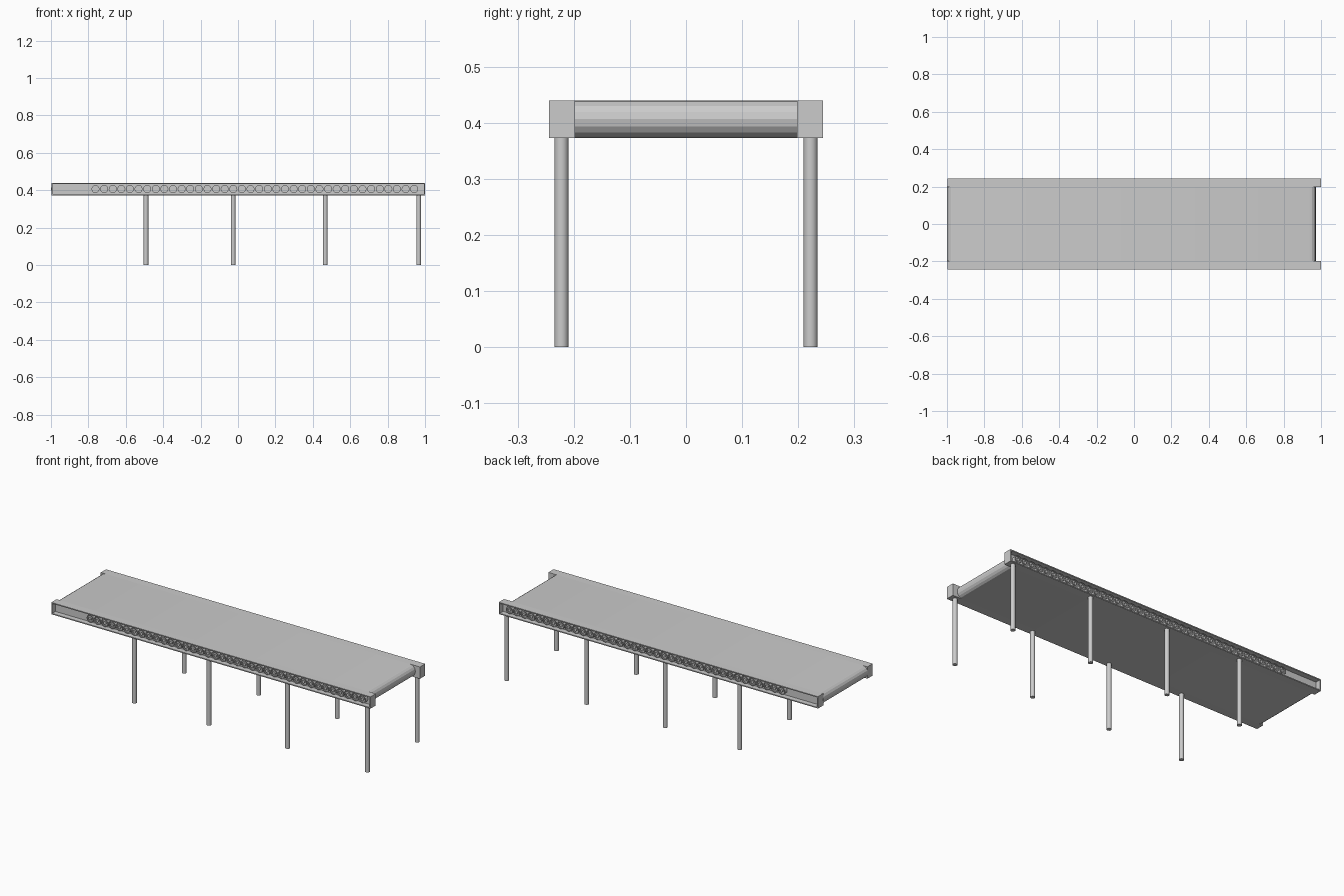
import bpy, bmesh
from math import pi, sin, cos
from mathutils import Matrix

if "Cube" in bpy.data.objects:
    bpy.data.objects.remove(bpy.data.objects["Cube"])

Z0, Z1 = 0.373, 0.44
ZC, R = (Z0 + Z1) / 2, (Z1 - Z0) / 2


def finish(name, bm, smooth=None):
    bmesh.ops.recalc_face_normals(bm, faces=bm.faces)
    me = bpy.data.meshes.new(name)
    bm.to_mesh(me)
    bm.free()
    ob = bpy.data.objects.new(name, me)
    bpy.context.collection.objects.link(ob)
    if smooth:
        bpy.ops.object.select_all(action='DESELECT')
        ob.select_set(True)
        bpy.context.view_layer.objects.active = ob
        bpy.ops.object.shade_smooth_by_angle(angle=smooth)
    return ob


def cylinder(bm, radius, depth, loc, segs, along_y=False):
    rot = Matrix.Rotation(pi / 2, 4, 'X') if along_y else Matrix()
    bmesh.ops.create_cone(bm, cap_ends=True, segments=segs, radius1=radius,
                          radius2=radius, depth=depth,
                          matrix=Matrix.Translation(loc) @ rot)


def inset(bm, face, thickness, depth):
    bmesh.ops.inset_individual(bm, faces=[face], thickness=thickness)
    ret = bmesh.ops.extrude_discrete_faces(bm, faces=[face])
    new = ret['faces'][0]
    bmesh.ops.translate(bm, verts=new.verts, vec=new.normal * -depth)


# Belt: rounded loop cross-section swept across the width
bm = bmesh.new()
N = 8
profile = []
for cx, start in ((0.972 - R, -pi / 2), (-1.0 + R, pi / 2)):
    for i in range(N + 1):
        a = start + pi * i / N
        profile.append((cx + R * cos(a), ZC + R * sin(a)))
face = bm.faces.new([bm.verts.new((x, -0.2, z)) for x, z in profile])
ret = bmesh.ops.extrude_face_region(bm, geom=[face])
bmesh.ops.translate(bm, vec=(0, 0.4, 0),
                    verts=[v for v in ret['geom'] if isinstance(v, bmesh.types.BMVert)])
finish("belt", bm, 0.2)

for side, s in (("front", -1), ("back", 1)):
    # Side rail: box with a recessed outer face
    bm = bmesh.new()
    bmesh.ops.create_cube(bm, size=1, matrix=Matrix.Translation((0.0015, s * 0.221, ZC))
                          @ Matrix.Diagonal((1.997, 0.047, Z1 - Z0, 1)))
    bm.normal_update()
    outer = max(bm.faces, key=lambda f: f.normal.y * s)
    inset(bm, outer, 0.008, 0.03)
    finish(side + "_rail", bm)

    # Row of roller bearings: outer ring with recessed face and hub bolt
    bm = bmesh.new()
    for i in range(38):
        x = -0.762 + i * 1.704 / 37
        cylinder(bm, 0.0215, 0.02, (x, s * 0.224, ZC), 12, True)
    bm.normal_update()
    for f in [f for f in bm.faces if f.normal.y * s > 0.9]:
        inset(bm, f, 0.005, 0.006)
    for i in range(38):
        x = -0.762 + i * 1.704 / 37
        cylinder(bm, 0.009, 0.014, (x, s * 0.228, ZC), 6, True)
    finish(side + "_roller_bearings", bm)

    # Legs
    for n, x in enumerate((-0.492, -0.026, 0.466, 0.966), 1):
        bm = bmesh.new()
        cylinder(bm, 0.0125, Z0 + 0.004, (x, s * 0.222, (Z0 + 0.004) / 2), 16)
        finish(f"{side}_leg_{n}", bm, 0.6)
